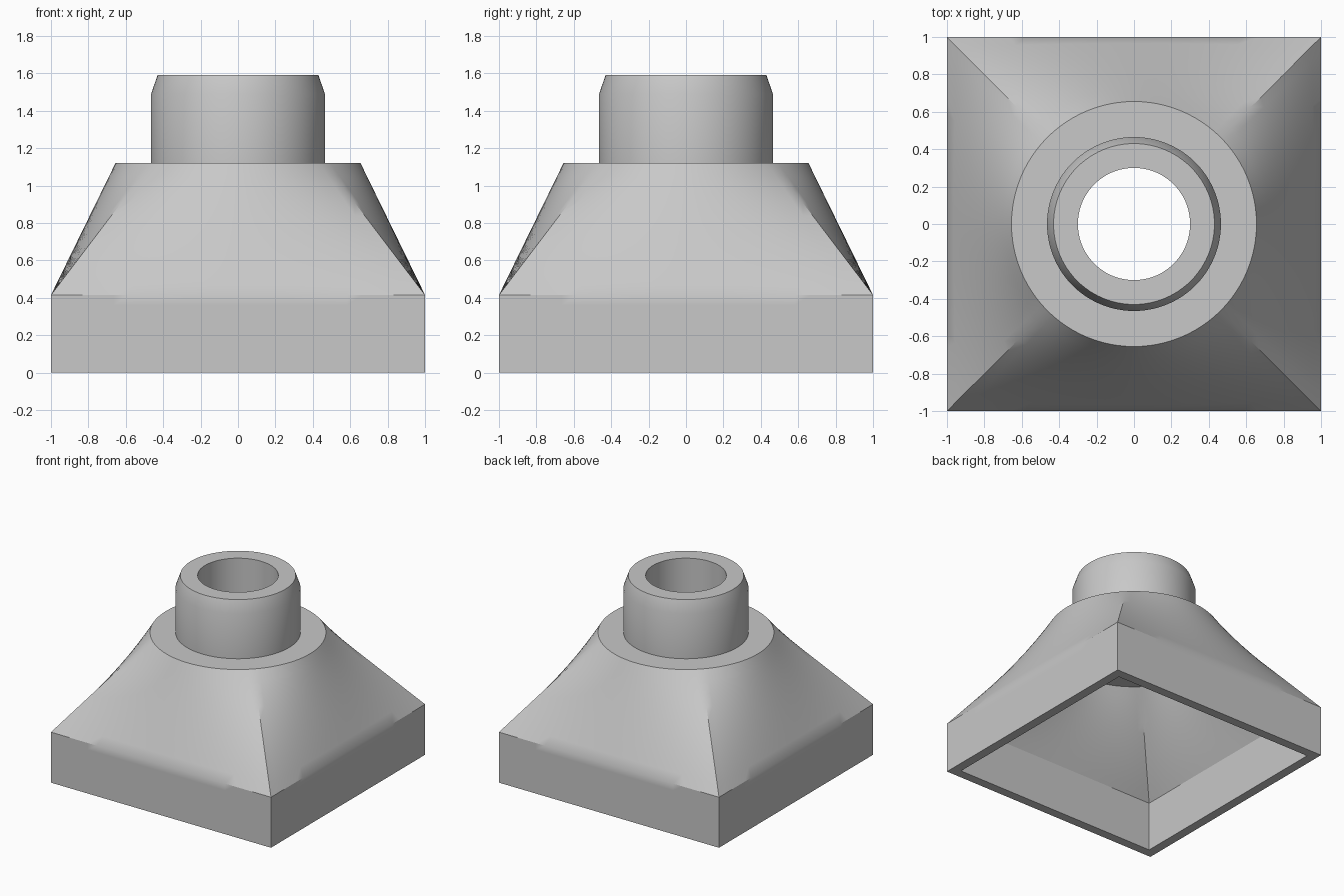
import bpy
import bmesh
from math import sin, cos, pi, radians

if "Cube" in bpy.data.objects:
    bpy.data.objects.remove(bpy.data.objects["Cube"])

SIDE = 24            # segments per side of the square, a quarter of the circle
LOFT_STEPS = 10      # rings along each square-to-round transition

grey = bpy.data.materials.new("light_grey")
grey.use_nodes = True
colour = (0.58, 0.58, 0.58, 1)
grey.diffuse_color = colour
grey.node_tree.nodes["Principled BSDF"].inputs["Base Color"].default_value = colour

bm = bmesh.new()


def ring(z, half, radius, t):
    """Closed ring blended from a square (t = 0) to a circle (t = 1)."""
    verts = []
    for side in range(4):
        c, s = cos(side * pi / 2), sin(side * pi / 2)
        for i in range(SIDE):
            u = 2 * i / SIDE - 1
            a = u * pi / 4
            x = half * (1 - t) + radius * cos(a) * t
            y = half * u * (1 - t) + radius * sin(a) * t
            verts.append(bm.verts.new((c * x - s * y, s * x + c * y, z)))
    return verts


def square(z, half):
    return ring(z, half, 0, 0)


def circle(z, radius):
    return ring(z, 0, radius, 1)


def loft(z0, half, z1, radius):
    steps = [i / LOFT_STEPS for i in range(LOFT_STEPS + 1)]
    return [ring(z0 + (z1 - z0) * t, half, radius, t) for t in steps]


# Outer skin: square skirt, transition to the round shoulder, chamfered spout
outer = [square(0, 1), square(0.36, 1)] + loft(0.415, 1, 1.12, 0.655)
outer += [circle(1.12, 0.465), circle(1.49, 0.465), circle(1.59, 0.43)]

# Inner skin: straight bore, flat ceiling, transition back to the square opening
inner = [circle(1.59, 0.3), circle(1.0, 0.3)]
inner += loft(0.405, 0.925, 1.0, 0.58)[::-1]
inner += [square(0.35, 0.925), square(0, 0.925)]

# Bridge every ring to the next, closing the wall at the bottom rim
rings = outer + inner
for a, b in zip(rings, rings[1:] + rings[:1]):
    for i in range(len(a)):
        j = (i + 1) % len(a)
        bm.faces.new((a[i], a[j], b[j], b[i]))

bmesh.ops.recalc_face_normals(bm, faces=bm.faces)
mesh = bpy.data.meshes.new("square_to_round_adapter")
bm.to_mesh(mesh)
bm.free()
mesh.materials.append(grey)

adapter = bpy.data.objects.new("square_to_round_adapter", mesh)
bpy.context.collection.objects.link(adapter)
bpy.ops.object.select_all(action='DESELECT')
adapter.select_set(True)
bpy.context.view_layer.objects.active = adapter
bpy.ops.object.shade_smooth_by_angle(angle=radians(30))
